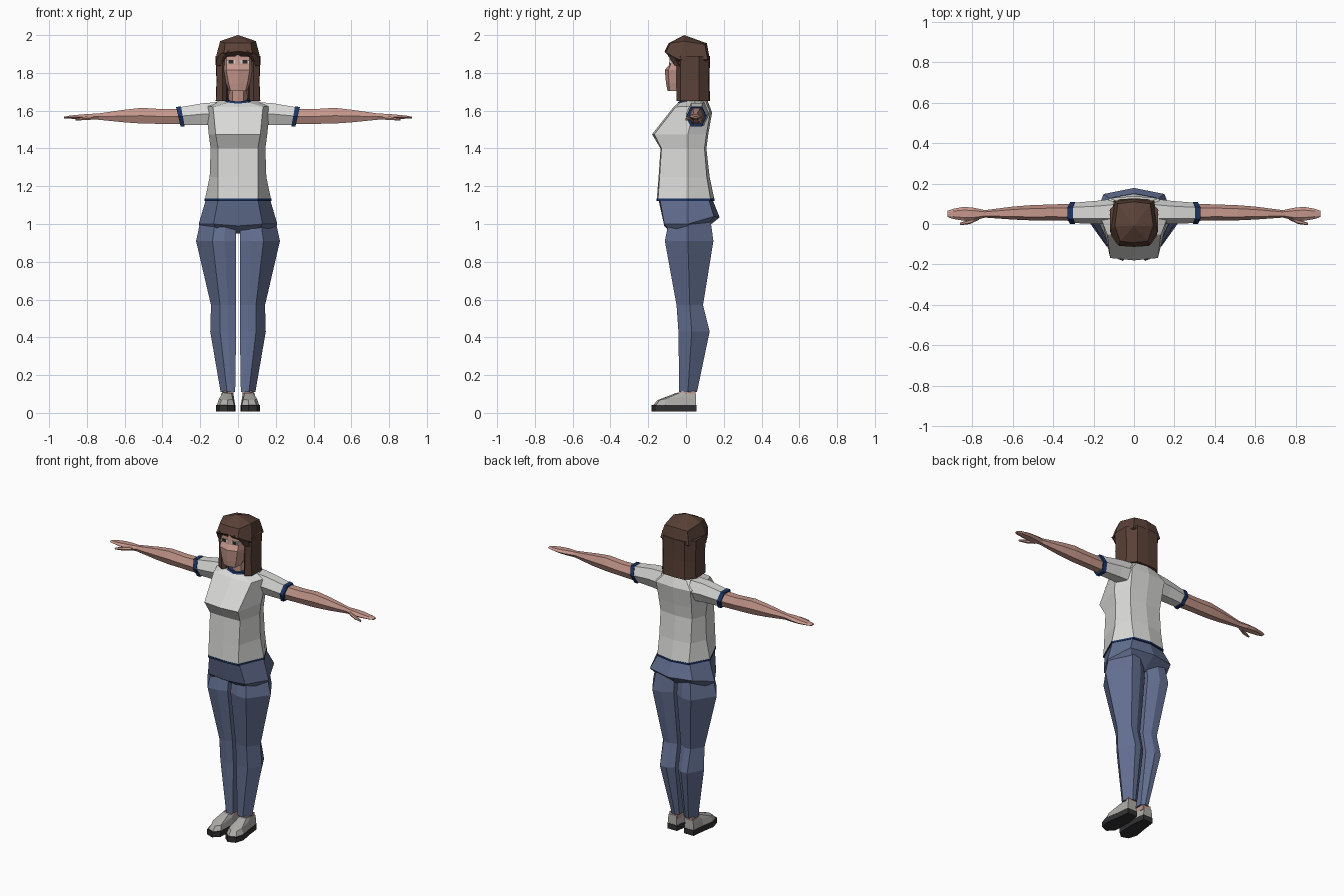
import bpy, bmesh


def material(name, r, g, b):
    m = bpy.data.materials.new(name)
    m.diffuse_color = (r, g, b, 1)
    return m


SHIRT = material("shirt_white", 0.70, 0.70, 0.69)
NAVY = material("navy_trim", 0.012, 0.035, 0.13)
JEANS = material("denim_blue", 0.125, 0.16, 0.285)
SKIN = material("skin", 0.56, 0.31, 0.26)
HAIR = material("brown_hair", 0.10, 0.052, 0.038)
SHOE = material("shoe_grey", 0.42, 0.41, 0.39)
SOLE = material("sole_dark", 0.03, 0.03, 0.032)
EYE = material("eye_dark", 0.025, 0.02, 0.02)
WHITE = material("eye_white", 0.7, 0.66, 0.64)


def loft(name, rings, mat, mirror=False):
    """Bridge closed rings of equal size, cap both ends, optionally mirror in x."""
    bm = bmesh.new()
    loops = [[bm.verts.new(p) for p in ring] for ring in rings]
    n = len(loops[0])
    for a, b in zip(loops, loops[1:]):
        for i in range(n):
            j = (i + 1) % n
            bm.faces.new((a[i], a[j], b[j], b[i]))
    bm.faces.new(loops[0])
    bm.faces.new(loops[-1])
    bmesh.ops.remove_doubles(bm, verts=bm.verts, dist=0.0005)
    bmesh.ops.recalc_face_normals(bm, faces=bm.faces)
    me = bpy.data.meshes.new(name)
    bm.to_mesh(me)
    bm.free()
    me.materials.append(mat)
    ob = bpy.data.objects.new(name, me)
    bpy.context.collection.objects.link(ob)
    if mirror:
        mod = ob.modifiers.new("mirror", 'MIRROR')
        mod.use_mirror_merge = False
    return ob


def sym(half):
    """Half ring, front centre to back centre, completed on the other side."""
    return half + [(-x, y, z) for x, y, z in half[-2:0:-1]]


def body(z, fc, fp, s, bp, bc):
    return sym([(0, fc, z), (*fp, z), (*s, z), (*bp, z), (0, bc, z)])


def tube(x, y0, y1, z0, z1, slant=0.0):
    """Hexagonal limb section across x."""
    ym, zm, w = (y0 + y1) / 2, (z0 + z1) / 2, (y1 - y0) * 0.27
    return [(x, y0, zm), (x + slant, ym - w, z1), (x + slant, ym + w, z1),
            (x, y1, zm), (x - slant, ym + w, z0), (x - slant, ym - w, z0)]


# Shirt body
collar_low = sym([(0, -.045, 1.637), (.055, -.03, 1.643), (.085, .045, 1.658),
                  (.06, .1, 1.66), (0, .112, 1.66)])
loft("shirt", [
    body(1.13, -.155, (.105, -.148), (.175, .01), (.11, .13), .15),
    body(1.25, -.145, (.105, -.14), (.15, .01), (.11, .11), .125),
    body(1.40, -.135, (.105, -.13), (.145, .01), (.11, .098), .108),
    body(1.475, -.18, (.118, -.168), (.155, .01), (.115, .108), .118),
    sym([(0, -.065, 1.62), (.132, -.055, 1.62), (.17, .045, 1.625),
         (.12, .128, 1.59), (0, .138, 1.59)]),
    collar_low], SHIRT)

# Navy collar and hem
loft("collar", [
    collar_low,
    sym([(0, -.04, 1.648), (.052, -.026, 1.654), (.076, .045, 1.668),
         (.055, .095, 1.67), (0, .106, 1.67)]),
    sym([(0, -.022, 1.645), (.04, -.012, 1.65), (.055, .045, 1.66),
         (.04, .08, 1.66), (0, .09, 1.66)])], NAVY)
loft("hem", [
    body(z, -.157, (.106, -.15), (.177, .01), (.111, .132), .152)
    for z in (1.123, 1.134)], NAVY)

# Sleeves with cuffs
loft("sleeve", [
    tube(.10, .0, .125, 1.52, 1.645),
    tube(.18, .0, .115, 1.525, 1.64),
    tube(.30, .005, .105, 1.525, 1.618, .01)], SHIRT, True)
loft("cuff", [
    tube(.292, .0, .11, 1.517, 1.622, .01),
    tube(.316, .0, .108, 1.517, 1.62, .012)], NAVY, True)

# Arms, hands and thumbs
loft("arm", [
    tube(.29, .015, .1, 1.528, 1.61),
    tube(.40, .018, .097, 1.53, 1.608),
    tube(.51, .018, .093, 1.532, 1.615),
    tube(.60, .022, .086, 1.538, 1.605),
    tube(.74, .032, .068, 1.552, 1.585)], SKIN, True)
loft("hand", [
    tube(.735, .032, .068, 1.552, 1.585),
    tube(.79, .018, .08, 1.553, 1.583),
    tube(.84, .016, .085, 1.555, 1.579),
    tube(.895, .025, .075, 1.558, 1.573),
    tube(.922, .035, .065, 1.56, 1.568)], SKIN, True)
loft("thumb", [
    tube(.765, .022, .05, 1.553, 1.575),
    tube(.81, .0, .024, 1.55, 1.568),
    tube(.86, -.006, .006, 1.548, 1.558)], SKIN, True)

# Jeans: pelvis and legs
loft("pelvis", [
    body(1.13, -.146, (.105, -.138), (.17, .01), (.11, .12), .14),
    sym([(0, -.115, .99), (.13, -.115, 1.0), (.208, .01, 1.0),
         (.15, .148, 1.04), (0, .178, 1.035)]),
    sym([(0, -.055, .95), (.1, -.08, .955), (.19, .01, .95),
         (.1, .1, .975), (0, .09, .965)])], JEANS)
legs = [  # z, inner x, crease x, outer x, front y, side y, back y
    (1.02, .012, .12, .198, -.09, .01, .13),
    (.91, .010, .135, .222, -.112, .01, .145),
    (.57, .011, .095, .143, -.05, .02, .09),
    (.43, .010, .095, .147, -.04, .03, .125),
    (.11, .015, .058, .092, -.036, .01, .058)]
loft("jeans_leg", [
    [(xi, yf * .8, z), ((xi + xc) / 2, yf, z), (xc, yf, z), (xo, ym, z),
     (xc, yb, z), ((xi + xc) / 2, yb, z), (xi, yb * .75, z)]
    for z, xi, xc, xo, yf, ym, yb in legs], JEANS, True)

# Ankles and shoes
loft("ankle", [
    [(x, y, z) for x, y in ((.025, -.028), (.075, -.028), (.082, .05), (.025, .05))]
    for z in (.08, .115)], SKIN, True)
outline = [(.025, .056), (.092, .056), (.102, -.03), (.116, -.11), (.1, -.165),
           (.055, -.182), (.018, -.15), (.013, -.03)]
loft("shoe_sole", [[(x, y, z) for x, y in outline] for z in (.008, .042)], SOLE, True)
loft("shoe_upper", [
    [(.058 + (x - .058) * .96, y * .97, .038) for x, y in outline],
    [(.03, .053, .08), (.088, .053, .08), (.092, -.03, .085), (.1, -.105, .075),
     (.088, -.14, .068), (.055, -.15, .068), (.028, -.13, .072), (.022, -.03, .085)],
    [(.03, .052, .1), (.084, .052, .1), (.086, .0, .106), (.08, -.03, .108),
     (.072, -.046, .106), (.055, -.05, .106), (.035, -.046, .106), (.024, .0, .106)]],
    SHOE, True)

# Neck and head
loft("neck", [
    body(1.62, -.02, (.03, -.012), (.052, .045), (.03, .088), .095),
    body(1.78, -.03, (.03, -.02), (.045, .035), (.03, .07), .075)], SKIN)
loft("head", [
    body(1.705, -.098, (.04, -.088), (.048, -.04), (.03, -.01), .0),
    body(1.745, -.106, (.05, -.09), (.064, -.03), (.045, .05), .06),
    body(1.815, -.112, (.062, -.094), (.08, -.02), (.06, .07), .08),
    body(1.842, -.09, (.06, -.082), (.082, -.01), (.06, .075), .085),
    body(1.90, -.084, (.06, -.074), (.08, .0), (.06, .075), .085),
    body(1.95, -.06, (.045, -.055), (.065, .0), (.05, .07), .075)], SKIN)


def plate(name, x, z, w, h, y, mat):
    """Thin face detail on both sides."""
    loft(name, [[(x + i * w / 2, yy, z + k * h / 2)
                 for i, k in ((-1, -1), (1, -1), (1, 1), (-1, 1))]
                for yy in (y, y + .008)], mat, True)


plate("eye_white", .036, 1.859, .046, .02, -.087, WHITE)
plate("iris", .037, 1.858, .028, .018, -.0885, EYE)
plate("eyebrow", .038, 1.888, .05, .007, -.085, HAIR)

# Hair cap with fringe
loft("hair_cap", [
    [(0, -.01, 2.0)] * 8,
    sym([(0, -.092, 1.957), (.068, -.085, 1.957), (.095, -.01, 1.968),
         (.08, .1, 1.95), (0, .11, 1.957)]),
    sym([(0, -.113, 1.915), (.075, -.108, 1.905), (.12, -.035, 1.87),
         (.1, .115, 1.87), (0, .127, 1.87)]),
    sym([(0, -.085, 1.90), (.062, -.082, 1.885), (.09, -.035, 1.845),
         (.07, .09, 1.85), (0, .1, 1.85)])], HAIR)

# Swept fringe lock on each temple
loft("fringe", [
    [(.045, -.11, 1.918), (.085, -.1, 1.905), (.05, -.082, 1.91)],
    [(.078, -.092, 1.885), (.112, -.06, 1.88), (.08, -.05, 1.88)],
    [(.09, -.06, 1.84), (.117, -.035, 1.835), (.09, -.02, 1.835)]], HAIR, True)

# Long hair falling around the sides and back
long_hair = [(1.89, .118, 1.0), (1.76, .112, .98), (1.65, .116, 1.0)]
loft("hair_length", [
    [(.082, -.05 * k, z), (w, -.03 * k, z), (w + .002, .07, z), (.075, .122 * k, z),
     (0, .127 * k, z), (0, .09, z), (.055, .08, z), (.062, -.03, z)]
    for z, w, k in long_hair], HAIR, True)
